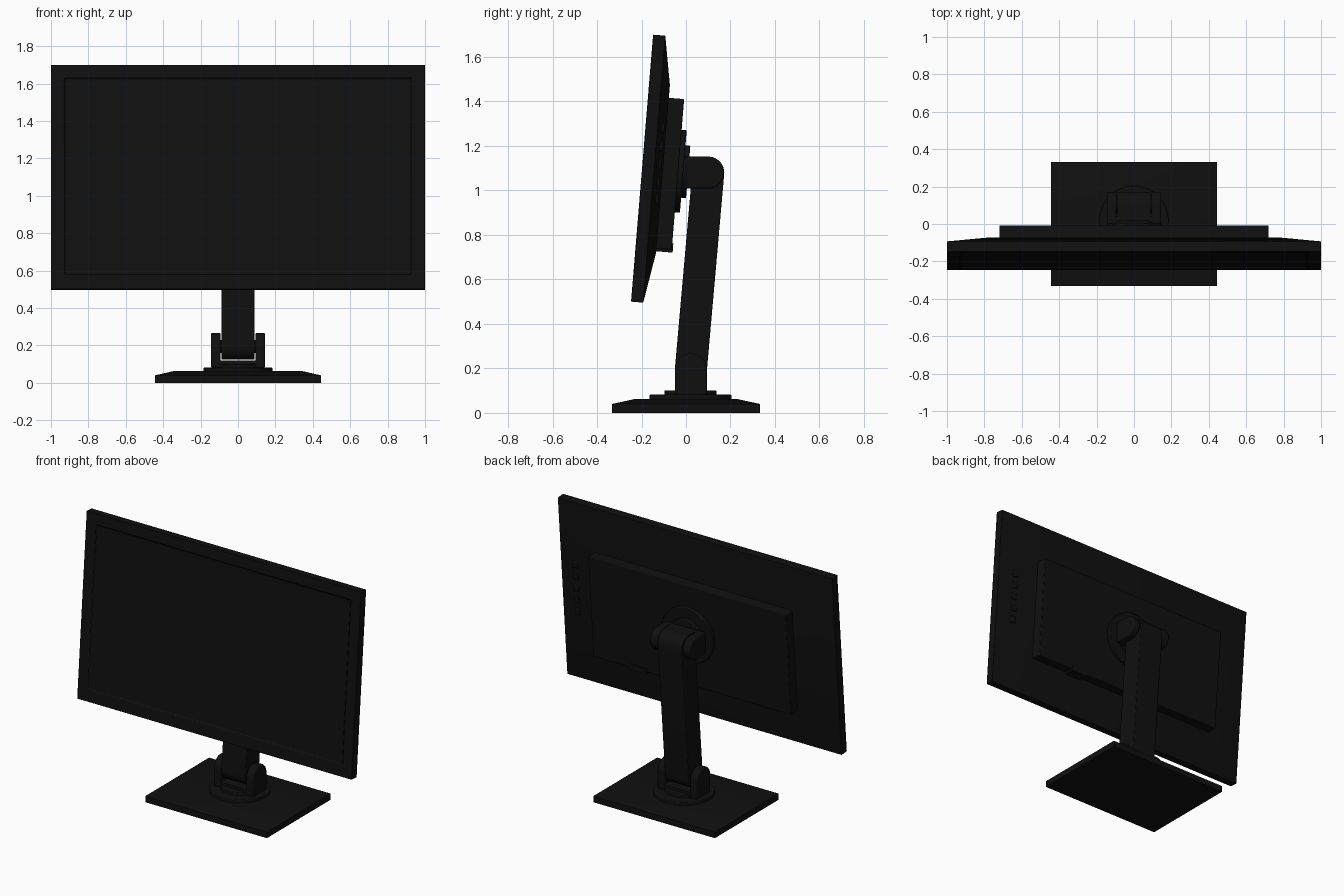
import bpy, bmesh, math
from mathutils import Matrix, Vector

if "Cube" in bpy.data.objects:
    bpy.data.objects.remove(bpy.data.objects["Cube"])

black = bpy.data.materials.new("black_plastic")
black.diffuse_color = (0.005, 0.005, 0.005, 1)
black.use_nodes = True
black.node_tree.nodes["Principled BSDF"].inputs["Base Color"].default_value = black.diffuse_color

# local frame of the tilted screen: x across, y towards the back, z up the panel
TILT = Matrix.Translation((0, -0.247, 0.5)) @ Matrix.Rotation(math.radians(-4.72), 4, 'X')
# local frame of the base: y becomes up
FLAT = Matrix.Rotation(math.radians(90), 4, 'X')


def finish(name, bm, matrix=Matrix(), bevel=0):
    bm.transform(matrix)
    bmesh.ops.recalc_face_normals(bm, faces=bm.faces)
    me = bpy.data.meshes.new(name)
    bm.to_mesh(me)
    bm.free()
    ob = bpy.data.objects.new(name, me)
    bpy.context.collection.objects.link(ob)
    me.materials.append(black)
    if bevel:
        m = ob.modifiers.new("bevel", 'BEVEL')
        m.width, m.segments = bevel, 2
        m.limit_method, m.angle_limit = 'ANGLE', math.radians(50)
    bpy.ops.object.select_all(action='DESELECT')
    ob.select_set(True)
    bpy.context.view_layer.objects.active = ob
    bpy.ops.object.shade_smooth_by_angle(angle=math.radians(30))
    return ob


def rings(name, loops, matrix, cx=0, bevel=0):
    """Rectangular loops (half width, low, high, depth), bridged and capped."""
    bm = bmesh.new()
    rows = [[bm.verts.new((cx + x, d, z)) for x, z in ((-w, a), (w, a), (w, b), (-w, b))]
            for w, a, b, d in loops]
    for p, q in zip(rows, rows[1:]):
        for i in range(4):
            j = (i + 1) % 4
            bm.faces.new((p[i], p[j], q[j], q[i]))
    bm.faces.new(rows[0])
    bm.faces.new(rows[-1])
    return finish(name, bm, matrix, bevel)


def disc(name, r, lo, hi, matrix, centre):
    """Cylinder along local y, centred at local (x=0, z=centre)."""
    bm = bmesh.new()
    bmesh.ops.create_cone(bm, cap_ends=True, segments=64, radius1=r, radius2=r, depth=hi - lo)
    m = Matrix.Translation((0, (lo + hi) / 2, centre)) @ Matrix.Rotation(math.radians(90), 4, 'X')
    return finish(name, bm, matrix @ m, 0.004)


def prism(name, pts, x0, x1, bevel=0):
    """Extrude a (y, z) profile along x."""
    bm = bmesh.new()
    f = bm.faces.new([bm.verts.new((x0, y, z)) for y, z in pts])
    ext = bmesh.ops.extrude_face_region(bm, geom=[f])
    bmesh.ops.translate(bm, vec=(x1 - x0, 0, 0),
                        verts=[v for v in ext['geom'] if isinstance(v, bmesh.types.BMVert)])
    return finish(name, bm, bevel=bevel)


def arc(cy, cz, r, a0, a1, n=16):
    return [(cy + r * math.cos(math.radians(a0 + (a1 - a0) * i / n)),
             cz + r * math.sin(math.radians(a0 + (a1 - a0) * i / n))) for i in range(n + 1)]


# screen housing with recessed front and sloped back
rings("screen_housing", [(0.925, 0.08, 1.13, 0.012), (0.93, 0.075, 1.135, 0),
                         (1, 0, 1.204, 0), (1, 0, 1.204, 0.055),
                         (0.78, 0.228, 0.984, 0.094)], TILT, bevel=0.003)
rings("display", [(0.92, 0.085, 1.125, 0.009), (0.92, 0.085, 1.125, 0.02)], TILT)

# raised box on the back with a small port tab under it
rings("rear_box", [(0.72, 0.248, 0.927, 0.085), (0.72, 0.248, 0.927, 0.163)], TILT, bevel=0.004)
rings("port_tab", [(0.06, 0.235, 0.275, 0.09), (0.06, 0.235, 0.275, 0.168)], TILT, cx=0.39)

# control buttons along one rear edge
for i in range(5):
    z = 0.47 + i * 0.08
    rings(f"button_{i + 1}", [(0.022, z - 0.025, z + 0.025, 0.06),
                              (0.018, z - 0.021, z + 0.021, 0.085)], TILT, cx=0.88, bevel=0.004)

# round mounting plates
disc("mount_plate", 0.186, 0.155, 0.186, TILT, 0.602)
disc("mount_hub", 0.118, 0.18, 0.208, TILT, 0.602)

# stand arm between the two hinges
R = 0.072
LOW, TOP = Vector((0.022, 0.195)), Vector((0.1, 1.08))
lean = math.degrees(math.atan2(TOP.x - LOW.x, TOP.y - LOW.y))
prism("stand_arm", arc(*LOW, R, 180 - lean, 360 - lean) + arc(*TOP, R, -lean, 180 - lean),
      -0.088, 0.088, 0.004)

# hinge cheeks and their connecting plates, upper and lower
for side, s in (("left", -1), ("right", 1)):
    prism(f"lower_hinge_{side}", arc(*LOW, R, 0, 180) + [(-0.05, 0.08), (0.094, 0.08)],
          s * 0.093, s * 0.145, 0.008)
    prism(f"upper_hinge_{side}", arc(*TOP, R, -90, 90) + [(0.0, 1.152), (0.0, 1.008)],
          s * 0.093, s * 0.145, 0.008)
prism("lower_hinge_plate", [(-0.05, 0.08), (0.094, 0.08), (0.094, 0.118), (-0.05, 0.118)], -0.1, 0.1)
prism("upper_hinge_plate", [(-0.01, 1.008), (0.022, 1.008), (0.04, 1.152), (-0.01, 1.152)], -0.1, 0.1)
for name, lo, hi in (("lower_hinge_pin", *LOW), ("upper_hinge_pin", *TOP)):
    prism(name, arc(lo, hi, 0.035, 0, 345, 23), -0.12, 0.12)

# upper arm head reaching forward to the hinge plate
prism("arm_head", [(0.015, 1.012), (0.1, 1.01), (0.1, 1.152), (0.015, 1.152)], -0.088, 0.088)

# base plate with sloped rim, and turntable discs
rings("base_plate", [(0.443, -0.332, 0.332, 0), (0.443, -0.332, 0.332, 0.04),
                     (0.343, -0.228, 0.228, 0.063)], FLAT)
disc("turntable", 0.184, 0.05, 0.082, FLAT, -0.02)
disc("turntable_hub", 0.117, 0.07, 0.101, FLAT, -0.02)
